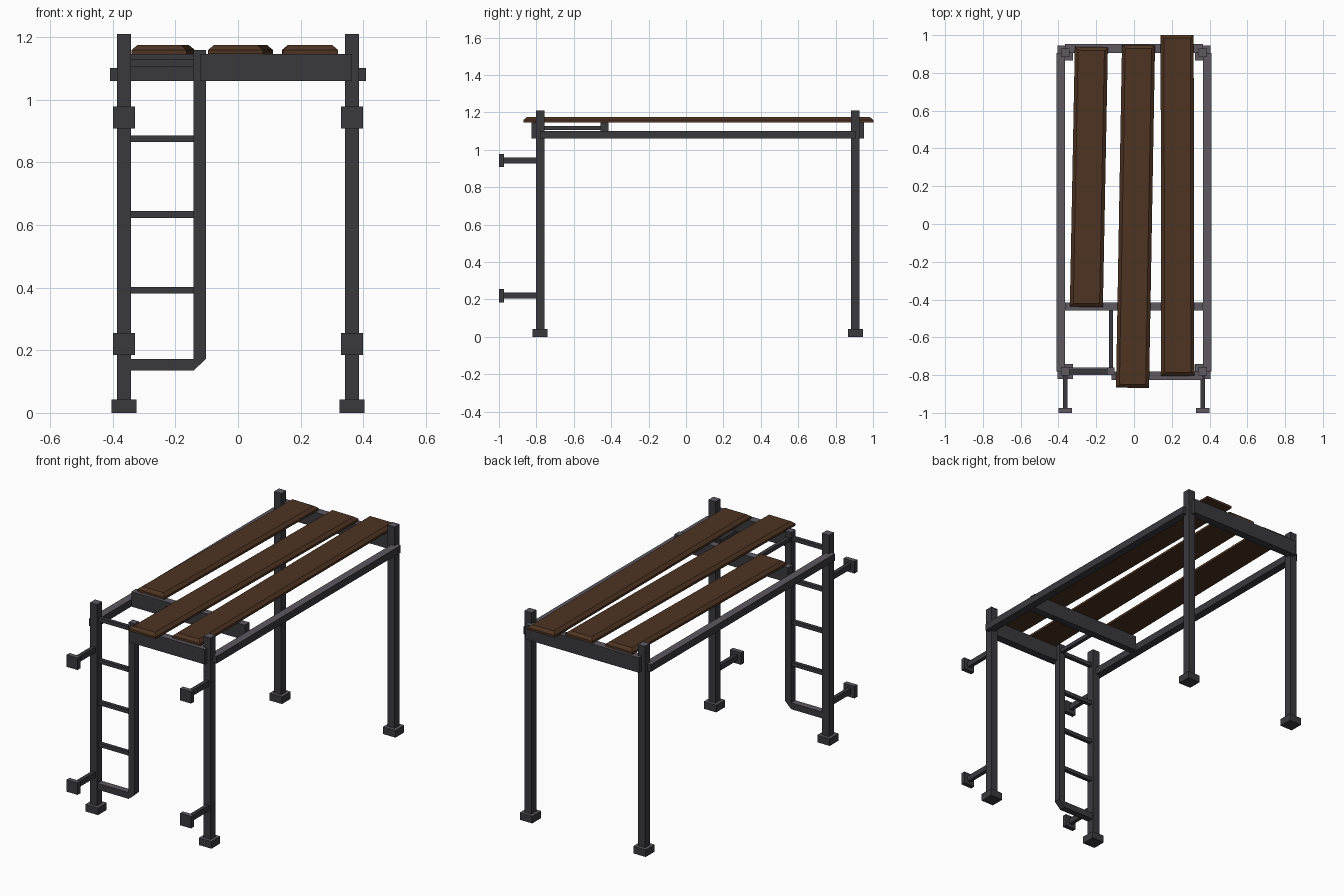
import bpy, bmesh, math
from mathutils import Matrix

if "Cube" in bpy.data.objects:
    bpy.data.objects.remove(bpy.data.objects["Cube"])


def material(name, rgb):
    m = bpy.data.materials.new(name)
    m.diffuse_color = (*rgb, 1)
    m.use_nodes = True
    m.node_tree.nodes["Principled BSDF"].inputs["Base Color"].default_value = m.diffuse_color
    return m


METAL = material("dark metal", (0.042, 0.041, 0.048))
WORN = material("worn metal top", (0.112, 0.100, 0.120))
WOOD = material("brown wood", (0.075, 0.034, 0.016))


def finish(name, bm, mats):
    bmesh.ops.recalc_face_normals(bm, faces=bm.faces)
    if len(mats) > 1:  # upward faces take the second colour
        for f in bm.faces:
            f.normal_update()
            f.material_index = 1 if f.normal.z > 0.9 else 0
    me = bpy.data.meshes.new(name)
    bm.to_mesh(me)
    bm.free()
    for m in mats:
        me.materials.append(m)
    ob = bpy.data.objects.new(name, me)
    bpy.context.collection.objects.link(ob)
    return ob


def box(name, x0, x1, y0, y1, z0, z1, mats=(METAL, WORN)):
    bm = bmesh.new()
    mat = Matrix.Translation(((x0 + x1) / 2, (y0 + y1) / 2, (z0 + z1) / 2))
    mat = mat @ Matrix.Diagonal((x1 - x0, y1 - y0, z1 - z0, 1))
    bmesh.ops.create_cube(bm, size=1, matrix=mat)
    return finish(name, bm, mats)


def block(name, cx, cy, w, d, z0, z1, mats=(METAL, WORN)):
    return box(name, cx - w / 2, cx + w / 2, cy - d / 2, cy + d / 2, z0, z1, mats)


PX, FY, BY = 0.364, -0.78, 0.906

for side, s in (("left", -1), ("right", 1)):
    # posts with feet
    for end, y in (("front", FY), ("back", BY)):
        block(f"{end}_{side}_post", s * PX, y, 0.045, 0.045, 0.02, 1.21)
        block(f"{end}_{side}_foot", s * PX, y, 0.08, 0.08, 0, 0.042)
    # long side rails
    block(f"{side}_rail", s * 0.387, (FY + BY) / 2, 0.045, BY - FY, 1.06, 1.102)
    # wall brackets
    for level, z in (("lower", 0.22), ("upper", 0.944)):
        block(f"{side}_{level}_wall_arm", s * PX, -0.885, 0.022, 0.19,
              z - 0.016, z + 0.016, (METAL,))
        block(f"{side}_{level}_wall_plate", s * PX, -0.987, 0.07, 0.026,
              z - 0.035, z + 0.035)

# cross beams under the planks
box("front_beam", -0.12, PX, -0.826, FY, 1.06, 1.147)
box("back_beam", -PX, PX, BY, 0.952, 1.06, 1.147)
box("middle_beam", -PX, PX, -0.457, -0.415, 1.06, 1.147)
box("hatch_bar", -0.133, -0.111, FY, -0.44, 1.105, 1.127, (METAL,))

# ladder side rail and bottom bar, one bent profile
profile = [(-0.35, 0.135), (-0.142, 0.135), (-0.103, 0.172), (-0.103, 1.16),
           (-0.142, 1.16), (-0.142, 0.172), (-0.35, 0.172)]
bm = bmesh.new()
face = bm.faces.new([bm.verts.new((x, FY - 0.019, z)) for x, z in profile])
ext = bmesh.ops.extrude_face_region(bm, geom=[face])
bmesh.ops.translate(bm, vec=(0, 0.038, 0),
                    verts=[v for v in ext["geom"] if isinstance(v, bmesh.types.BMVert)])
finish("ladder_rail", bm, (METAL, WORN))

# ladder rungs
for i in range(4):
    z = 0.392 + i * 0.242
    box(f"ladder_rung_{i + 1}", -0.36, -0.13, FY - 0.011, FY + 0.011,
        z - 0.011, z + 0.011, (METAL,))

# planks with bevelled top edges
for i, (cx, cy, length, tilt) in enumerate([(-0.239, 0.249, 1.376, -1.1),
                                            (0.008, 0.04, 1.815, -1.0),
                                            (0.23, 0.099, 1.805, 0.1)]):
    bm = bmesh.new()
    w, l, c = 0.0875, length / 2, 0.018
    rings = []
    for z, inset in ((1.147, 0), (1.16, 0), (1.175, c)):
        rings.append([bm.verts.new((sx * (w - inset), sy * (l - inset), z))
                      for sx, sy in ((-1, -1), (1, -1), (1, 1), (-1, 1))])
    for a, b in zip(rings, rings[1:]):
        for k in range(4):
            n = (k + 1) % 4
            bm.faces.new((a[k], a[n], b[n], b[k]))
    bm.faces.new(rings[0])
    bm.faces.new(rings[-1])
    bmesh.ops.transform(bm, verts=bm.verts, matrix=Matrix.Translation((cx, cy, 0))
                        @ Matrix.Rotation(math.radians(tilt), 4, 'Z'))
    finish(f"plank_{i + 1}", bm, (WOOD,))
